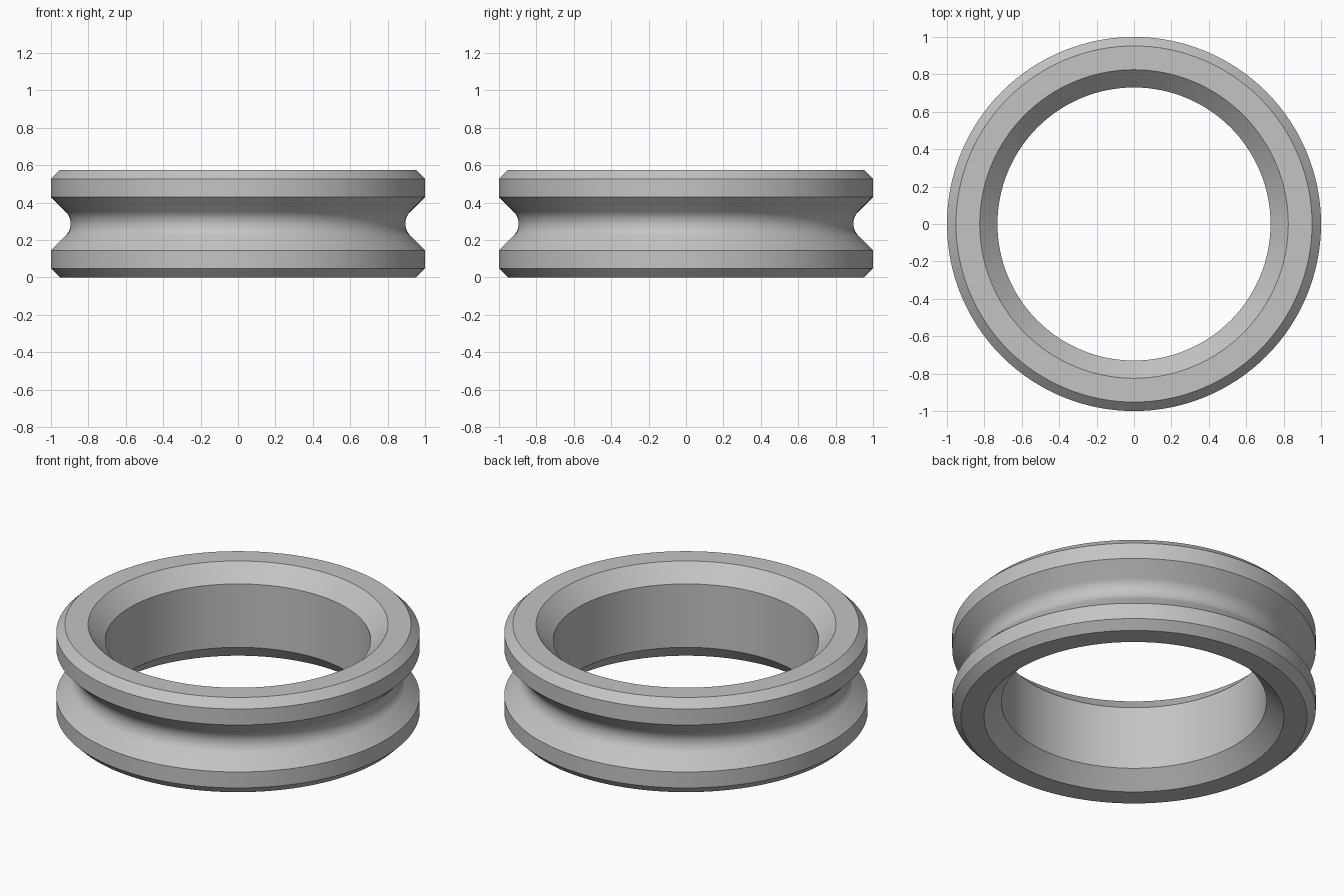
import bpy, bmesh
from math import radians, sin, cos, tau
from mathutils import Vector

cube = bpy.data.objects.get("Cube")
if cube:
    bpy.data.objects.remove(cube, do_unlink=True)

HEIGHT = 0.575
MID = HEIGHT / 2
OUTER, BORE = 1.0, 0.73
RIM_CHAMFER, BORE_CHAMFER = 0.048, 0.095
GROOVE_HALF = 0.1425      # half height of the groove mouth
GROOVE_R, GROOVE_C = 0.0905, 0.9855   # rounded bottom of the groove
ARC_STEPS, SEGMENTS = 16, 128

steel = bpy.data.materials.new("plain grey")
steel.use_nodes = True
grey = (0.55, 0.55, 0.55, 1)
steel.diffuse_color = grey
steel.node_tree.nodes["Principled BSDF"].inputs["Base Color"].default_value = grey

# Upper half of the section as (radius, height above the middle)
half = [
    (OUTER, GROOVE_HALF),
    (OUTER, MID - RIM_CHAMFER),
    (OUTER - RIM_CHAMFER, MID),
    (BORE + BORE_CHAMFER, MID),
    (BORE, MID - BORE_CHAMFER),
]
# Groove: 45 degree flanks blending into a round bottom
groove = []
for i in range(ARC_STEPS + 1):
    a = radians(-45 + 90 * i / ARC_STEPS)
    groove.append((GROOVE_C - GROOVE_R * cos(a), GROOVE_R * sin(a)))
profile = groove + half + [(r, -h) for r, h in reversed(half)]

# Revolve the closed section around z
bm = bmesh.new()
verts = [bm.verts.new(Vector((r, 0, h + MID))) for r, h in profile]
edges = [bm.edges.new((v, verts[i - 1])) for i, v in enumerate(verts)]
bmesh.ops.spin(bm, geom=verts + edges, cent=(0, 0, 0), axis=(0, 0, 1),
               angle=tau, steps=SEGMENTS, use_merge=True)
bmesh.ops.remove_doubles(bm, verts=bm.verts[:], dist=0.0001)
bmesh.ops.recalc_face_normals(bm, faces=bm.faces[:])
mesh = bpy.data.meshes.new("grooved_ring")
bm.to_mesh(mesh)
bm.free()
mesh.materials.append(steel)

ring = bpy.data.objects.new("grooved_ring", mesh)
bpy.context.collection.objects.link(ring)
bpy.ops.object.select_all(action="DESELECT")
ring.select_set(True)
bpy.context.view_layer.objects.active = ring
bpy.ops.object.shade_smooth_by_angle(angle=radians(30))
